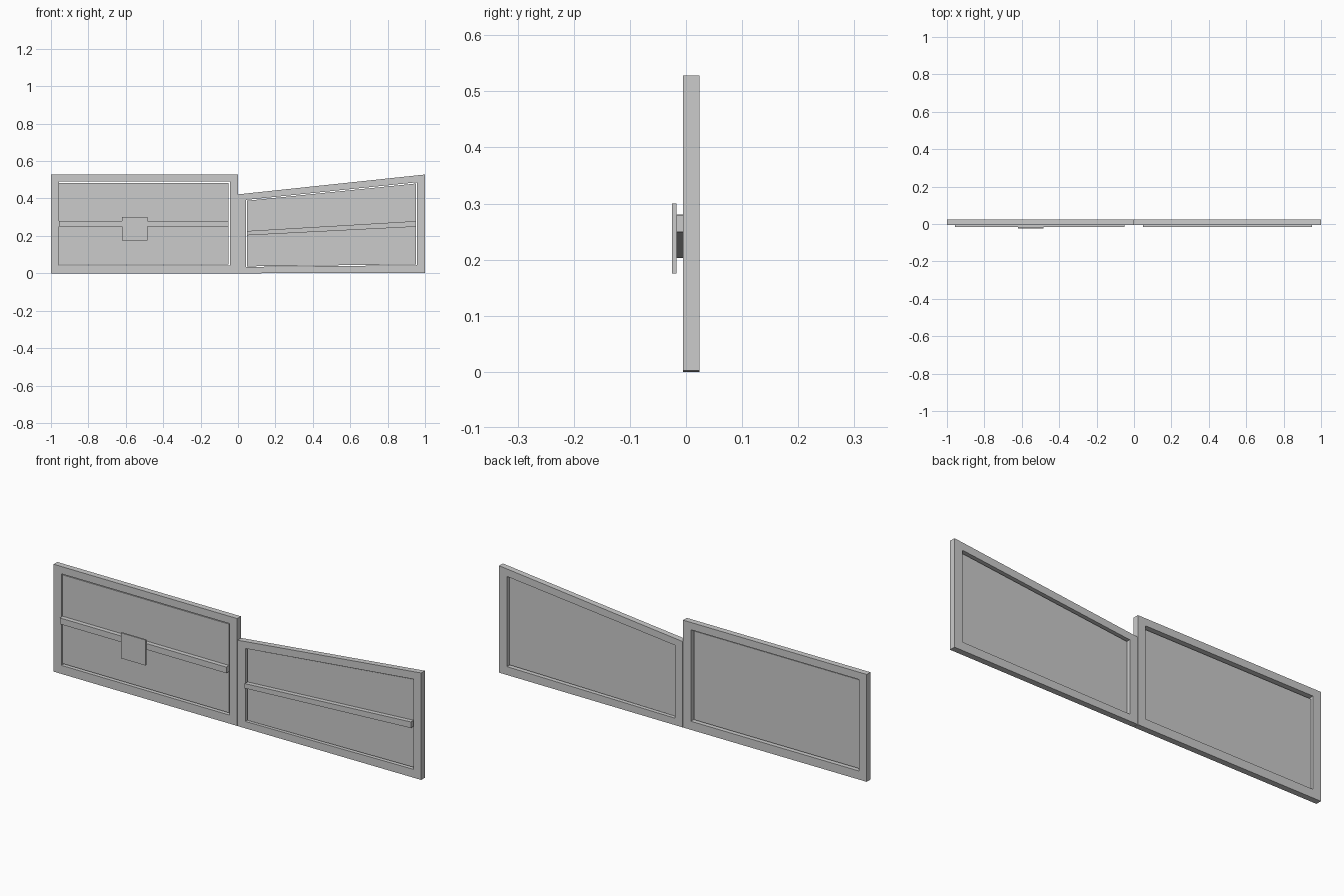
import bpy, bmesh

if "Cube" in bpy.data.objects:
    bpy.data.objects.remove(bpy.data.objects["Cube"])

mat = bpy.data.materials.new("light_grey")
mat.diffuse_color = (0.6, 0.6, 0.6, 1)
mat.use_nodes = True
mat.node_tree.nodes["Principled BSDF"].inputs["Base Color"].default_value = mat.diffuse_color


def board(name, x0, x1, y0, y1, left, right):
    """Straight or sloping board; left/right are (bottom, top) heights at each end."""
    outline = [(x0, left[0]), (x1, right[0]), (x1, right[1]), (x0, left[1])]
    bm = bmesh.new()
    face = bm.faces.new([bm.verts.new((x, y0, z)) for x, z in outline])
    ext = bmesh.ops.extrude_face_region(bm, geom=[face])
    for v in ext["geom"]:
        if isinstance(v, bmesh.types.BMVert):
            v.co.y = y1
    bmesh.ops.recalc_face_normals(bm, faces=bm.faces)
    mesh = bpy.data.meshes.new(name)
    bm.to_mesh(mesh)
    bm.free()
    mesh.materials.append(mat)
    obj = bpy.data.objects.new(name, mesh)
    bpy.context.collection.objects.link(obj)
    return obj


FRAME = (-0.005, 0.024)   # depth of the stiles and rails
PANEL = (0.005, 0.011)    # thin sheet set in the frame
BAR = (-0.017, 0.005)     # middle bar in front of the sheet

# Rectangular gate
H = 0.528
board("left_gate_outer_stile", -1, -0.957, *FRAME, (0, H), (0, H))
board("left_gate_inner_stile", -0.043, -0.001, *FRAME, (0, H), (0, H))
board("left_gate_top_rail", -0.957, -0.043, *FRAME, (0.492, H), (0.492, H))
board("left_gate_bottom_rail", -0.957, -0.043, *FRAME, (0, 0.042), (0, 0.042))
board("left_gate_panel", -0.957, -0.052, *PANEL, (0.047, 0.483), (0.047, 0.483))
board("left_gate_middle_bar", -0.957, -0.052, *BAR, (0.25, 0.28), (0.25, 0.28))
board("latch_plate", -0.62, -0.485, -0.025, -0.017, (0.175, 0.3), (0.175, 0.3))


# Sloping gate
def top(x):
    return 0.422 + 0.106 * x


board("right_gate_inner_stile", 0.001, 0.043, *FRAME, (0, top(0)), (0, top(0.043)))
board("right_gate_outer_stile", 0.957, 1, *FRAME, (0.002, top(0.957)), (0.002, top(1)))
board("right_gate_top_rail", 0.043, 0.957, *FRAME,
      (top(0.043) - 0.034, top(0.043)), (top(0.957) - 0.037, top(0.957)))
board("right_gate_bottom_rail", 0.043, 0.957, *FRAME, (0, 0.034), (0.002, 0.043))
board("right_gate_panel", 0.048, 0.952, *PANEL, (0.037, 0.388), (0.048, 0.48))
board("right_gate_middle_bar", 0.048, 0.952, *BAR, (0.203, 0.226), (0.249, 0.279))
